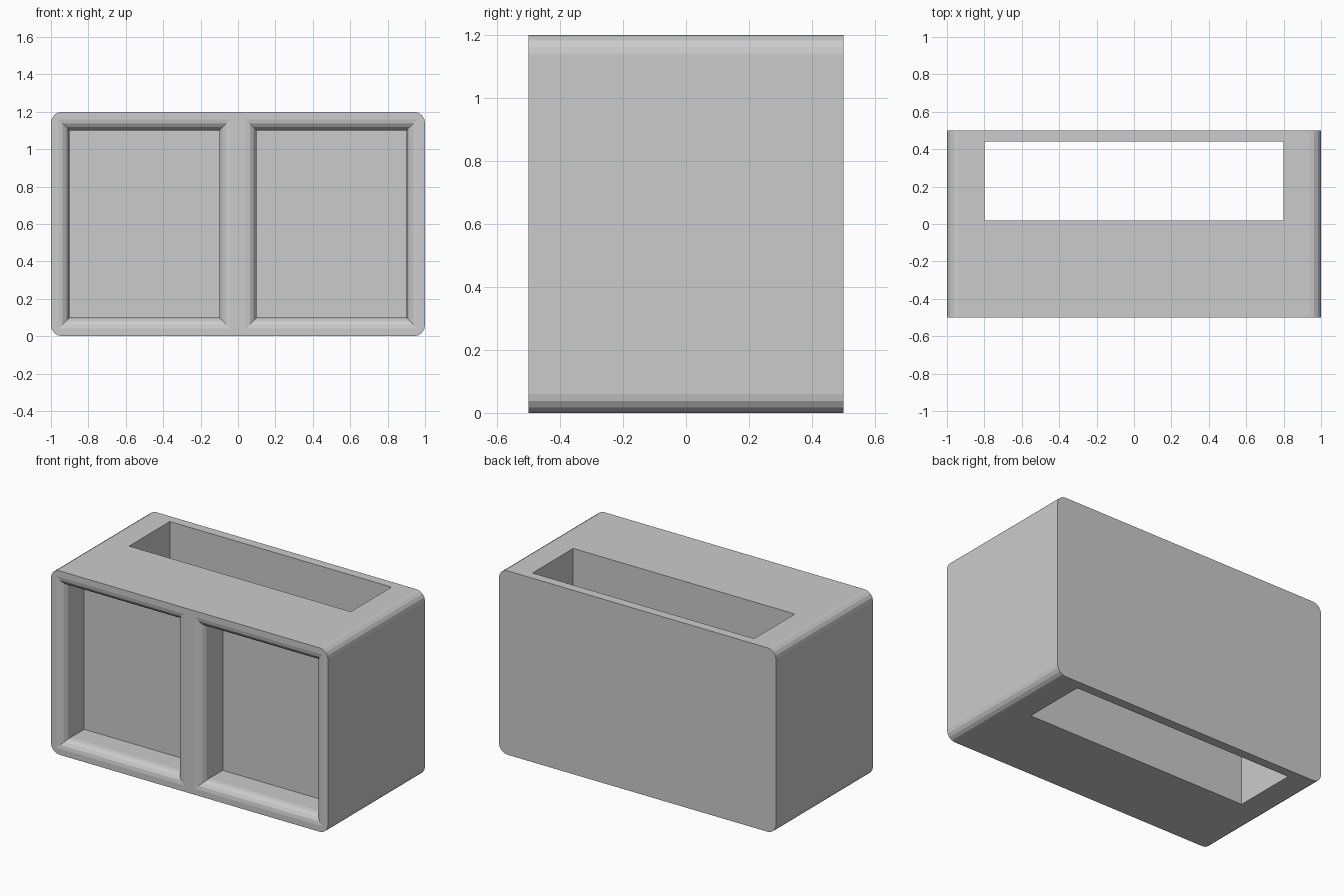
import bpy, bmesh, math

if "Cube" in bpy.data.objects:
    bpy.data.objects.remove(bpy.data.objects["Cube"])

R, SEG = 0.06, 4  # edge rounding radius and facets


def loft(name, rings):
    """Closed solid through a series of matching point rings."""
    bm = bmesh.new()
    loops = [[bm.verts.new(p) for p in ring] for ring in rings]
    n = len(loops[0])
    for a, b in zip(loops, loops[1:]):
        for i in range(n):
            j = (i + 1) % n
            bm.faces.new((a[i], a[j], b[j], b[i]))
    bm.faces.new(loops[0])
    bm.faces.new(loops[-1])
    bmesh.ops.recalc_face_normals(bm, faces=bm.faces)
    mesh = bpy.data.meshes.new(name)
    bm.to_mesh(mesh)
    bm.free()
    ob = bpy.data.objects.new(name, mesh)
    bpy.context.collection.objects.link(ob)
    return ob


def cut(target, cutter):
    mod = target.modifiers.new("cut", 'BOOLEAN')
    mod.operation = 'DIFFERENCE'
    mod.solver = 'EXACT'
    mod.object = cutter
    cutter.hide_render = True
    bpy.context.view_layer.objects.active = target
    bpy.ops.object.modifier_apply(modifier=mod.name)
    bpy.data.objects.remove(cutter)


def rect_xz(x0, x1, z0, z1, grow, y):
    return [(x0 - grow, y, z0 - grow), (x1 + grow, y, z0 - grow),
            (x1 + grow, y, z1 + grow), (x0 - grow, y, z1 + grow)]


# Block with four rounded long edges
outline = []
for k, (cx, cz) in enumerate([(1 - R, 1.2 - R), (R - 1, 1.2 - R), (R - 1, R), (1 - R, R)]):
    for s in range(SEG + 1):
        a = math.radians(90 * (k + s / SEG))
        outline.append((cx + R * math.cos(a), cz + R * math.sin(a)))
body = loft("block_body", [[(x, y, z) for x, z in outline] for y in (-0.5, 0.5)])

# Two front recesses with rounded, mitred rims
for x0, x1 in ((-0.9, -0.1), (0.1, 0.9)):
    rings = [rect_xz(x0, x1, 0.1, 1.1, R, -0.6)]
    for s in range(SEG + 1):
        a = math.radians(90 * s / SEG)
        rings.append(rect_xz(x0, x1, 0.1, 1.1, R * (1 - math.sin(a)),
                             -0.5 + R * (1 - math.cos(a))))
    rings.append(rect_xz(x0, x1, 0.1, 1.1, 0, -0.3))
    cut(body, loft("recess_cutter", rings))

# Slot running through from top to bottom
slot = [[(-0.8, 0.02, z), (0.8, 0.02, z), (0.8, 0.44, z), (-0.8, 0.44, z)]
        for z in (-0.1, 1.3)]
cut(body, loft("slot_cutter", slot))
